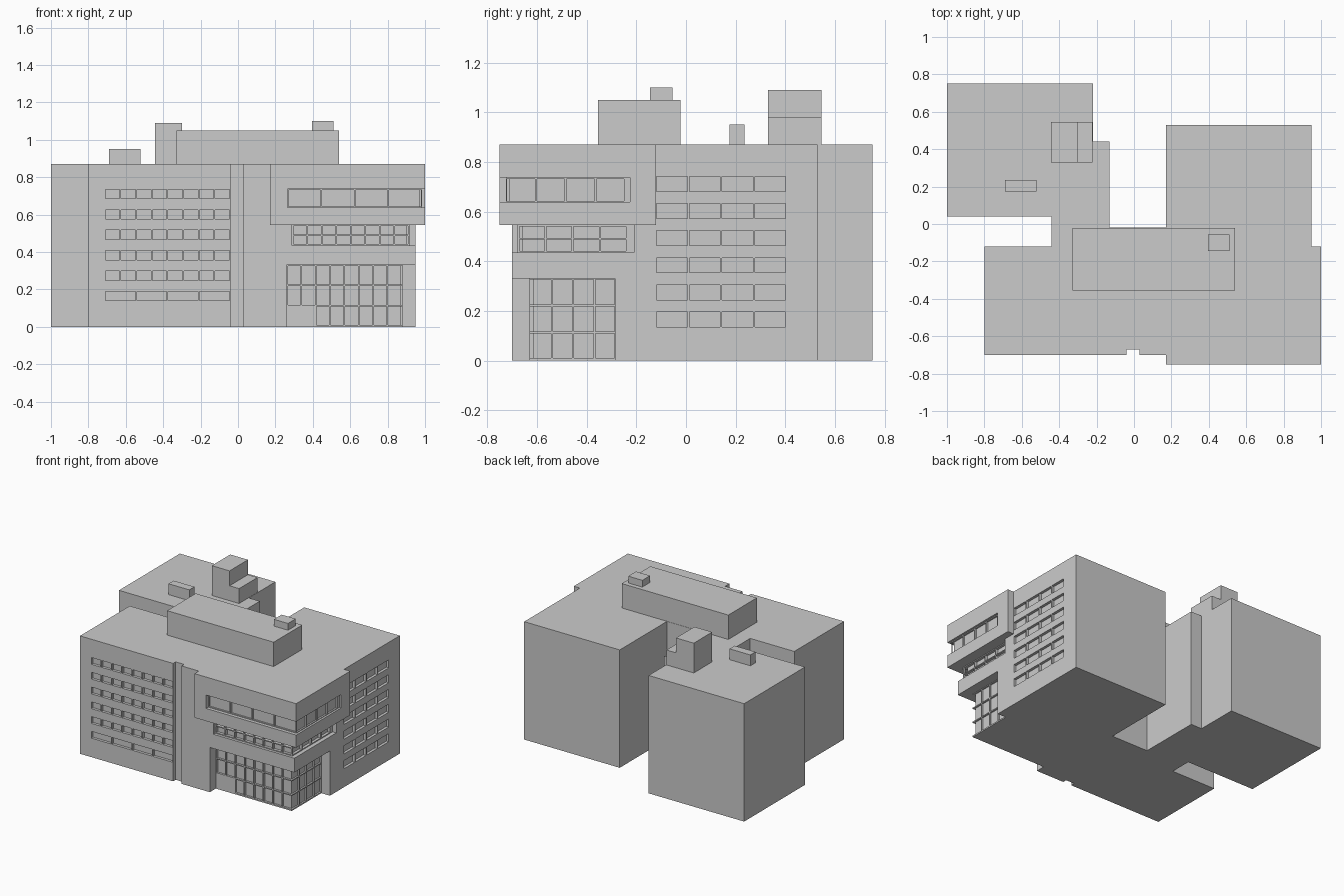
import bpy
import bmesh

if "Cube" in bpy.data.objects:
    bpy.data.objects.remove(bpy.data.objects["Cube"], do_unlink=True)


def add_prism(bm, outline, z0, z1):
    """Extrude a plan outline from z0 up to z1."""
    face = bm.faces.new([bm.verts.new((x, y, z0)) for x, y in outline])
    top = bmesh.ops.extrude_face_region(bm, geom=[face])["geom"]
    verts = [v for v in top if isinstance(v, bmesh.types.BMVert)]
    bmesh.ops.translate(bm, verts=verts, vec=(0, 0, z1 - z0))


def rect(x0, x1, y0, y1):
    return [(x0, y0), (x1, y0), (x1, y1), (x0, y1)]


def corner_strip(x0, x1, y0, y1, inner_x, inner_y):
    """L-shaped plan wrapping the front left corner of the building."""
    return [(x0, y0), (x1, y0), (x1, y1), (inner_x, y1),
            (inner_x, inner_y), (x0, inner_y)]


def make_object(name, prisms):
    bm = bmesh.new()
    for outline, z0, z1 in prisms:
        add_prism(bm, outline, z0, z1)
    bmesh.ops.recalc_face_normals(bm, faces=bm.faces)
    mesh = bpy.data.meshes.new(name)
    bm.to_mesh(mesh)
    bm.free()
    obj = bpy.data.objects.new(name, mesh)
    bpy.context.collection.objects.link(obj)
    return obj


def window_grid(facade, plane, start, end, columns, rows, height,
                depth=0.02, gap=0.008, corner=0):
    """Pane prisms cut into a front or side wall; corner opens the end pane."""
    pitch = (end - start) / columns
    panes = []
    for z in rows:
        for i in range(columns):
            a = start + i * pitch + gap / 2
            b = a + pitch - gap
            if facade == "front":
                b += corner if i == columns - 1 else 0
                outline = rect(a, b, plane - 0.01, plane + depth)
            else:
                a -= corner if i == 0 else 0
                outline = rect(plane - depth, plane + 0.01, a, b)
            panes.append((outline, z, z + height))
    return panes


def carve(obj, cuts):
    """Subtract each group of prisms in turn, then bake the result."""
    cutters = []
    for prisms in cuts:
        cutter = make_object("window_cutter", prisms)
        cutter.hide_render = True
        mod = obj.modifiers.new("cut", "BOOLEAN")
        mod.operation = "DIFFERENCE"
        mod.solver = "EXACT"
        mod.object = cutter
        cutters.append(cutter)
    bpy.context.view_layer.update()
    graph = bpy.context.evaluated_depsgraph_get()
    mesh = bpy.data.meshes.new_from_object(obj.evaluated_get(graph))
    obj.modifiers.clear()
    obj.data = mesh
    for cutter in cutters:
        bpy.data.objects.remove(cutter, do_unlink=True)


# Main building: front block, two rear wings and a slot in the front wall
footprint = [(-0.8, -0.7), (-0.04, -0.7), (-0.04, -0.67), (0.03, -0.67),
             (0.03, -0.7), (0.95, -0.7), (0.95, 0.53), (0.17, 0.53),
             (0.17, -0.02), (-0.13, -0.02), (-0.13, 0.44), (-0.22, 0.44),
             (-0.22, 0.75), (-1, 0.75), (-1, 0.04), (-0.44, 0.04),
             (-0.44, -0.12), (-0.8, -0.12)]
ROOF = 0.87
building = make_object("main_building", [(footprint, 0, ROOF)])

floors = [0.14 + 0.109 * i for i in range(6)]
entrance_recess = corner_strip(0.26, 0.97, -0.72, -0.285, 0.88, -0.63)
middle_recess = corner_strip(0.29, 0.97, -0.72, -0.21, 0.92, -0.68)
middle_rows = [0.442, 0.494]
entrance_rows = [0.01, 0.118, 0.226]

carve(building, [
    # Office windows on the front and side
    window_grid("front", -0.7, -0.712, -0.042, 8, floors[1:], 0.05),
    window_grid("front", -0.7, -0.712, -0.042, 4, floors[:1], 0.05),
    window_grid("side", 0.95, -0.122, 0.405, 4, [z - 0.004 for z in floors], 0.06),
    # Recessed corner entrance and middle window band
    [(entrance_recess, -0.01, 0.33)],
    [(middle_recess, 0.435, 0.545)],
    # Entrance glazing
    window_grid("front", -0.63, 0.262, 0.876, 8, entrance_rows[1:], 0.1,
                depth=0.015, corner=0.02),
    window_grid("front", -0.63, 0.415, 0.876, 6, entrance_rows[:1], 0.1,
                depth=0.015, corner=0.02),
    window_grid("side", 0.88, -0.625, -0.283, 4, entrance_rows, 0.1,
                depth=0.012, corner=0.02),
    # Middle band panes
    window_grid("front", -0.68, 0.293, 0.912, 8, middle_rows, 0.045),
    window_grid("side", 0.92, -0.675, -0.237, 4, middle_rows, 0.045),
])

# Projecting upper corner with its wrapped window band
upper = make_object("upper_corner_projection", [
    (corner_strip(0.17, 1, -0.75, -0.12, 0.95, -0.7), 0.545, ROOF)])
carve(upper, [
    [(corner_strip(0.265, 1.02, -0.77, -0.225, 0.985, -0.725), 0.638, 0.737)],
    window_grid("front", -0.725, 0.265, 0.982, 4, [0.643], 0.089, depth=0.012),
    window_grid("side", 0.985, -0.724, -0.245, 4, [0.643], 0.089, depth=0.012),
])

# Rooftop structures
make_object("penthouse", [(rect(-0.33, 0.54, -0.355, -0.022), ROOF, 1.05)])
make_object("penthouse_vent", [(rect(0.395, 0.51, -0.145, -0.055), 1.05, 1.1)])
make_object("stair_tower", [(rect(-0.445, -0.3, 0.33, 0.545), ROOF, 1.09)])
make_object("stair_tower_step", [(rect(-0.3, -0.222, 0.33, 0.545), ROOF, 0.98)])
make_object("rear_roof_vent", [(rect(-0.69, -0.52, 0.175, 0.235), ROOF, 0.95)])
